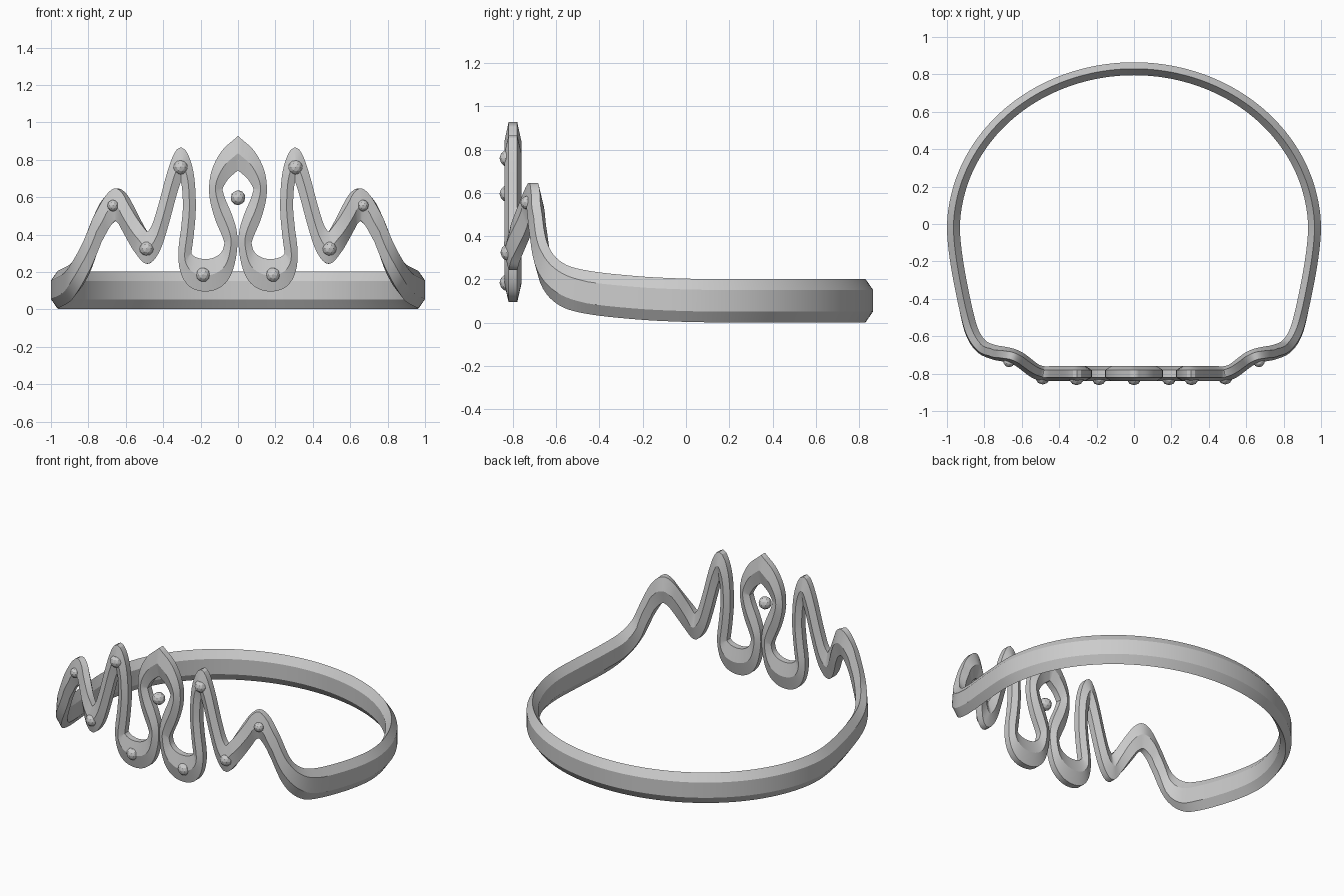
import bpy, bmesh, math
from mathutils import Vector

if "Cube" in bpy.data.objects:
    bpy.data.objects.remove(bpy.data.objects["Cube"])

SZ = 2.5        # the hexagonal bar is stretched vertically
R = 0.04        # bar radius before stretching
FRONT = -0.80   # plane of the front ornament

# Half of the centre line: leaf, loop, tall spike, valley (all in the front plane)
front = [(0, .835), (.075, .765), (.12, .66), (.10, .55), (.055, .44), (.037, .36),
         (.06, .25), (.115, .195), (.19, .183), (.255, .21), (.285, .28), (.27, .42),
         (.26, .55), (.27, .70), (.305, .78), (.345, .70), (.40, .50), (.44, .38), (.485, .33)]
# Small spike and sweep down into the side of the band
side = [(.53, -.785, .38), (.59, -.74, .49), (.62, -.72, .54), (.655, -.705, .56),
        (.70, -.695, .52), (.75, -.685, .43), (.815, -.655, .27), (.865, -.58, .18),
        (.90, -.45, .14), (.945, -.22, .115), (.965, -.03, .105)]
# Elliptical back of the band
back = [(.965 * math.cos(a), -.03 + .86 * math.sin(a), .102)
        for a in (math.radians(d) for d in range(10, 91, 10))]

pts = [Vector((x, FRONT, z / SZ)) for x, z in front]
valley = len(pts) - 1
spike = valley + 4
pts += [Vector((x, y, z / SZ)) for x, y, z in side + back]
n = len(pts)


def neighbour(i):
    if i < 0:
        return pts[0] * 2 - pts[1]
    if i >= n:      # reflect across the centre plane
        p = pts[n - 2]
        return Vector((-p.x, p.y, p.z))
    return pts[i]


def spline(i, t):
    # Catmull-Rom position and tangent
    a, b, c, d = (neighbour(i + k) for k in (-1, 0, 1, 2))
    p = 0.5 * (2 * b + (c - a) * t + (2 * a - 5 * b + 4 * c - d) * t**2
               + (3 * b - a - 3 * c + d) * t**3)
    v = 0.5 * ((c - a) + 2 * (2 * a - 5 * b + 4 * c - d) * t
               + 3 * (3 * b - a - 3 * c + d) * t**2)
    return p, v.normalized()


# Sweep the hexagon along the half path
STEPS = 5
bm = bmesh.new()
rings = []
total = (n - 1) * STEPS
for k in range(total + 1):
    i = min(k // STEPS, n - 2)
    s = k / STEPS
    p, tan = spline(i, s - i)
    ref = Vector((0, -1, 0))
    if s > valley:
        plan = Vector((tan.y, -tan.x, 0)).normalized()
        ref = ref.lerp(plan, min(1, (s - valley) / 2))
    u = (ref - tan * ref.dot(tan)).normalized()
    w = tan.cross(u)
    twist = math.radians(30) * max(0, min(1, (s - spike) / 5))
    ring = []
    for j in range(6):
        a = math.radians(60 * j) + twist
        q = p + (u * math.cos(a) + w * math.sin(a)) * R
        if k == 0:              # mitre at the leaf tip
            q -= tan * (q.x / tan.x)
        if k == total:
            q.x = 0
        q.x = max(q.x, 0)
        ring.append(bm.verts.new((q.x, q.y, q.z * SZ)))
    rings.append(ring)
for r0, r1 in zip(rings, rings[1:]):
    for j in range(6):
        bm.faces.new((r0[j], r0[(j + 1) % 6], r1[(j + 1) % 6], r1[j]))
bmesh.ops.recalc_face_normals(bm, faces=bm.faces)
mesh = bpy.data.meshes.new("tiara_band")
bm.to_mesh(mesh)
bm.free()
band = bpy.data.objects.new("tiara_band", mesh)
bpy.context.collection.objects.link(band)
mod = band.modifiers.new("Mirror", 'MIRROR')
mod.merge_threshold = 0.0005
# The mitred half is open at the centre; check it faces outward
last = rings and max(mesh.polygons, key=lambda f: f.center.y)
if last.normal.y < 0:
    mesh.flip_normals()
bpy.context.view_layer.objects.active = band
band.select_set(True)
bpy.ops.object.shade_smooth_by_angle(angle=math.radians(25))


# Round beads on the front of the ornament
def bead(name, x, y, z, r):
    bpy.ops.mesh.primitive_ico_sphere_add(subdivisions=2, radius=r, location=(x, y, z))
    bpy.context.object.name = name


bead("centre_bead", 0, -.822, .597, .04)
for sx, label in ((-1, "left"), (1, "right")):
    bead(label + "_loop_bead", sx * .187, -.822, .185, .04)
    bead(label + "_tall_spike_bead", sx * .307, -.822, .76, .04)
    bead(label + "_valley_bead", sx * .488, -.818, .325, .04)
    bead(label + "_small_spike_bead", sx * .668, -.735, .555, .031)
